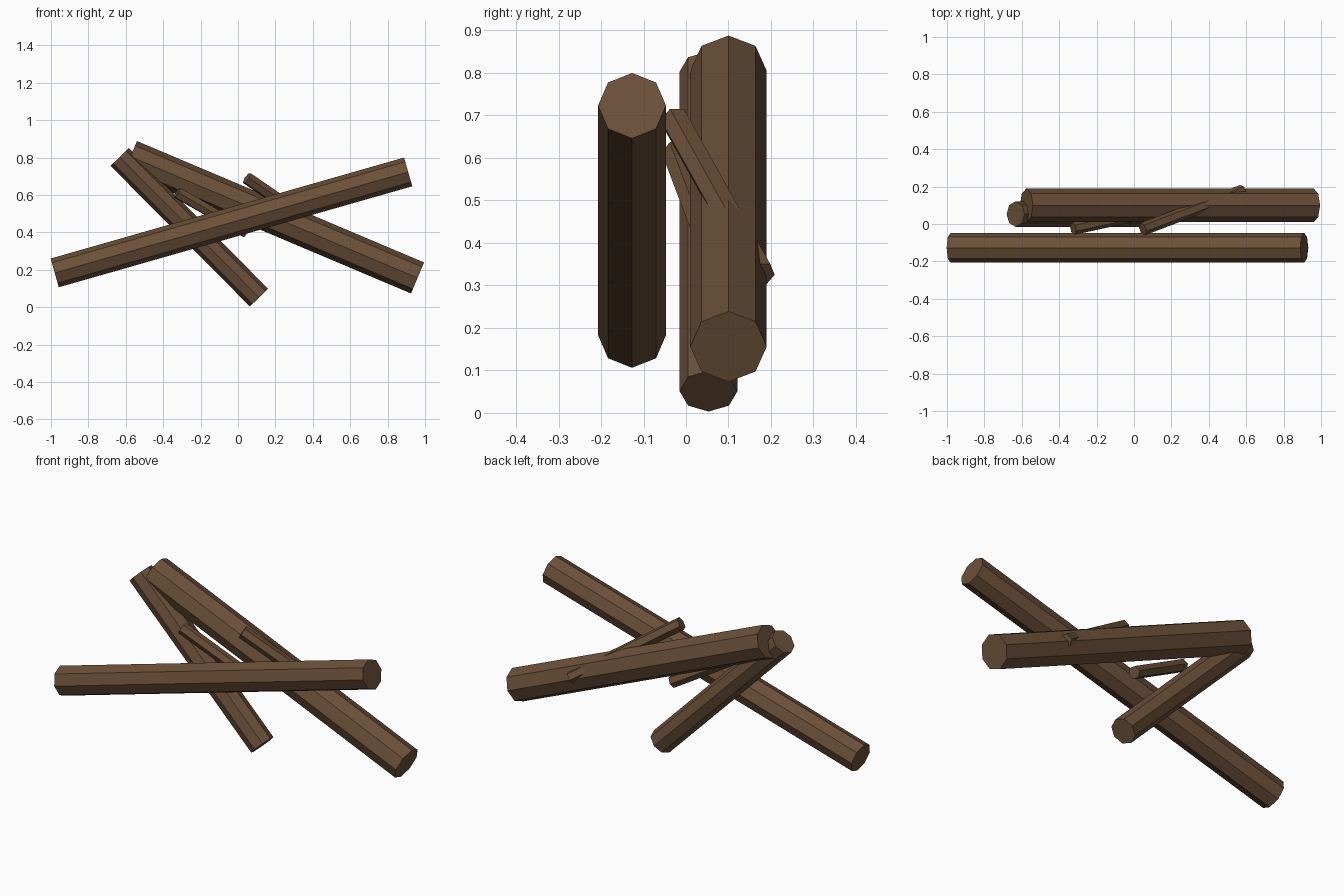
import bpy, bmesh, math
from mathutils import Vector

if "Cube" in bpy.data.objects:
    bpy.data.objects.remove(bpy.data.objects["Cube"])

bark = bpy.data.materials.new("brown_bark")
bark.diffuse_color = (0.147, 0.08, 0.041, 1)
bark.use_nodes = True
bark.node_tree.nodes["Principled BSDF"].inputs["Base Color"].default_value = bark.diffuse_color


def log(name, start, end, radius, sides):
    """Flat-shaded prism running from start to end."""
    a, b = Vector(start), Vector(end)
    d = (b - a).normalized()
    side = d.cross(Vector((0, 0, 1))).normalized()
    up = side.cross(d)
    bm = bmesh.new()
    rings = []
    for centre in (a, b):
        ring = []
        for i in range(sides):
            t = 2 * math.pi * i / sides
            ring.append(bm.verts.new(centre + radius * (math.cos(t) * side + math.sin(t) * up)))
        rings.append(ring)
    for i in range(sides):
        j = (i + 1) % sides
        bm.faces.new((rings[0][i], rings[0][j], rings[1][j], rings[1][i]))
    for ring in rings:
        bm.faces.new(ring)
    bmesh.ops.recalc_face_normals(bm, faces=bm.faces)
    mesh = bpy.data.meshes.new(name)
    bm.to_mesh(mesh)
    bm.free()
    mesh.materials.append(bark)
    bpy.context.collection.objects.link(bpy.data.objects.new(name, mesh))


# Three crossed logs
log("front_log", (-0.98, -0.127, 0.183), (0.91, -0.127, 0.723), 0.08, 8)
log("back_log", (-0.575, 0.10, 0.805), (0.96, 0.10, 0.156), 0.09, 8)
log("leaning_log", (-0.633, 0.053, 0.803), (0.112, 0.053, 0.051), 0.068, 8)

# Two thin branches
log("long_branch", (0.047, -0.027, 0.69), (0.58, 0.176, 0.325), 0.035, 6)
log("short_branch", (-0.325, -0.025, 0.612), (0.045, 0.055, 0.40), 0.033, 6)
